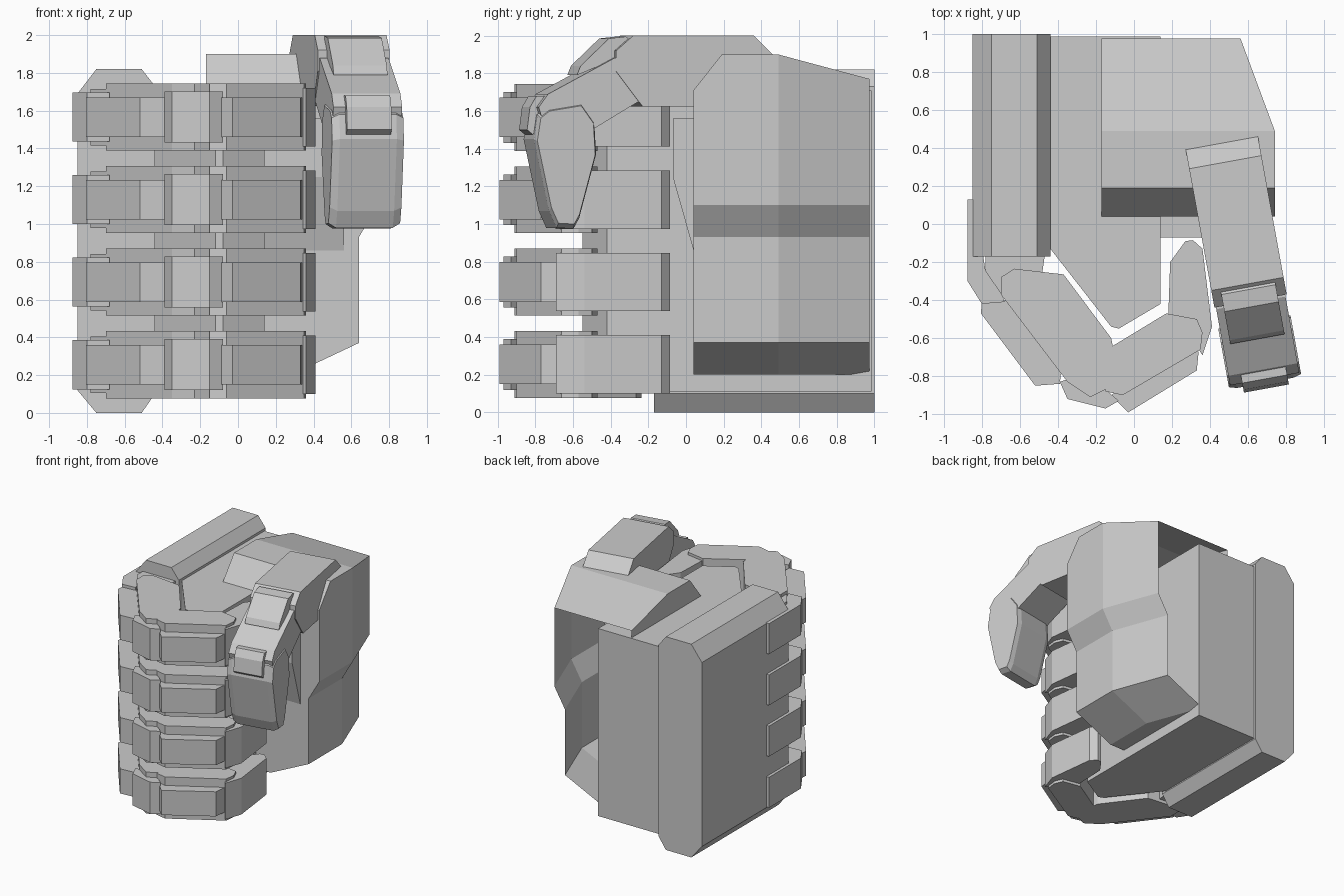
import bpy, bmesh, math
from mathutils import Matrix, Vector

if "Cube" in bpy.data.objects:
    bpy.data.objects.remove(bpy.data.objects["Cube"])


def make_object(name, verts, faces):
    me = bpy.data.meshes.new(name)
    bm = bmesh.new()
    vs = [bm.verts.new(v) for v in verts]
    for f in faces:
        bm.faces.new([vs[i] for i in f])
    bmesh.ops.recalc_face_normals(bm, faces=bm.faces)
    bm.to_mesh(me)
    bm.free()
    ob = bpy.data.objects.new(name, me)
    bpy.context.collection.objects.link(ob)
    return ob


def loft(name, rings, cap_start=True, cap_end=True):
    n = len(rings[0])
    faces = []
    for r in range(len(rings) - 1):
        for i in range(n):
            j = (i + 1) % n
            faces.append((r * n + i, r * n + j, (r + 1) * n + j, (r + 1) * n + i))
    if cap_start:
        faces.append(range(n))
    if cap_end:
        faces.append(range((len(rings) - 1) * n, len(rings) * n))
    return make_object(name, [v for ring in rings for v in ring], faces)


def prism(name, pts, lo, hi, place, chamfer=0.0, shrink=1.0):
    """Extrude a 2D profile; place(a, b, depth) gives the 3D point."""
    c = sum((Vector(p) for p in pts), Vector((0, 0))) / len(pts)
    small = [c + (Vector(p) - c) * shrink for p in pts]
    if chamfer:
        steps = [(small, lo), (pts, lo + chamfer), (pts, hi - chamfer), (small, hi)]
    else:
        steps = [(pts, lo), (pts, hi)]
    return loft(name, [[place(a, b, d) for a, b in ps] for ps, d in steps])


def plan(a, b, d):      # x, y outline, extruded in z
    return Vector((a, b, d))


def front(a, b, d):     # x, z outline, extruded in y
    return Vector((a, d, b))


def side(a, b, d):      # y, z outline, extruded in x
    return Vector((d, a, b))


# Back-of-hand plate and palm
prism("hand_back_plate", [(-.85, .12), (-.75, 0), (-.51, 0), (-.44, .1), (-.44, 1.73),
      (-.51, 1.82), (-.75, 1.82), (-.85, 1.69)], -.17, 1.0, front)
prism("palm", [(-.46, .985), (.14, .985), (.14, -.42), (-.08, -.55), (-.12, -.54),
      (-.44, -.13), (-.46, -.1)], .11, 1.71, plan)

# Thumb base: hollow shell, open at the wrist
rings = []
for y, xo, zt in [(.04, .74, 1.71), (.19, .74, 1.9), (.49, .74, 1.9), (.975, .56, 1.77)]:
    ring = [(-.17, zt), (xo, zt), (xo, 1.1), (xo - .1, .93), (xo - .1, .37),
            (xo - .46, .2), (-.17, .2)]
    rings.append([Vector((x, y, z)) for x, z in ring])
loft("thumb_base_shell", rings, cap_end=False)
prism("thumb_mount", [(.12, 1.56), (-.07, 1.56), (-.07, 1.25), (.04, .86), (.12, .86)],
      .1, .56, side)

# Finger parts: name, thickness, plan outline
finger_parts = [
    ("knuckle_armor", .26, [(-.875, .13), (-.84, .13), (-.78, -.25), (-.69, -.38),
                            (-.68, -.41), (-.8, -.42), (-.875, -.3)]),
    ("knuckle", .30, [(-.78, -.15), (-.78, -.25), (-.69, -.38), (-.5, -.38), (-.46, -.1)]),
    ("proximal", .355, [(-.7, -.37), (-.7, -.28), (-.63, -.235), (-.37, -.265), (-.12, -.6),
                        (-.11, -.65), (-.11, -.85), (-.23, -.91), (-.35, -.83)]),
    ("proximal_armor", .21, [(-.8, -.41), (-.805, -.47), (-.52, -.85), (-.39, -.84),
                             (-.38, -.74), (-.65, -.40)]),
    ("joint_armor", .27, [(-.39, -.83), (-.35, -.92), (-.15, -.97), (-.08, -.93),
                          (-.16, -.86), (-.3, -.8)]),
    ("middle", .355, [(-.11, -.64), (.17, -.47), (.33, -.5), (.36, -.57), (.35, -.66),
                      (-.06, -.9), (-.15, -.88)]),
    ("middle_armor", .21, [(.33, -.77), (-.03, -.99), (-.12, -.9), (.2, -.66), (.34, -.67)]),
    ("distal", .31, [(.18, -.49), (.19, -.2), (.27, -.09), (.31, -.085), (.36, -.13),
                     (.41, -.54), (.36, -.69), (.3, -.6)]),
]
for k in range(4):
    zc = .255 + .437 * k
    for part, h, pts in finger_parts:
        prism(f"finger_{k + 1}_{part}", pts, zc - h / 2, zc + h / 2, plan)

# Thumb, turned 10 degrees; outlines are given as seen from the right side
turn = Matrix.Rotation(math.radians(10.3), 3, 'Z')


def thumb(a, b, d):
    p = turn @ Vector((d, (a - .47) / .984, 0))
    return Vector((p.x + .46, p.y + .435, b))


W = .193
prism("thumb_proximal", [(.46, 1.625), (.46, 1.9), (.36, 2.0), (-.28, 2.0), (-.37, 1.92),
      (-.37, 1.81), (-.25, 1.65), (-.23, 1.625)], -W, W, thumb)
prism("thumb_middle", [(-.3, 1.88), (-.38, 1.88), (-.73, 1.69), (-.78, 1.62), (-.75, 1.52),
      (-.48, 1.51), (-.25, 1.65)], -.185, .185, thumb)
prism("thumb_middle_armor", [(-.28, 1.97), (-.31, 1.995), (-.4, 1.985), (-.55, 1.84),
      (-.57, 1.79), (-.38, 1.87)], -.145, .145, thumb)
prism("thumb_joint_armor", [(-.72, 1.68), (-.78, 1.68), (-.815, 1.62), (-.83, 1.5),
      (-.8, 1.475), (-.74, 1.55)], -.12, .12, thumb)
prism("thumb_distal", [(-.73, 1.62), (-.55, 1.65), (-.48, 1.55), (-.47, 1.37), (-.56, 1.03),
      (-.59, .975), (-.68, .98), (-.72, 1.07), (-.80, 1.45), (-.78, 1.58)],
      -W, W, thumb, chamfer=.04, shrink=.93)
